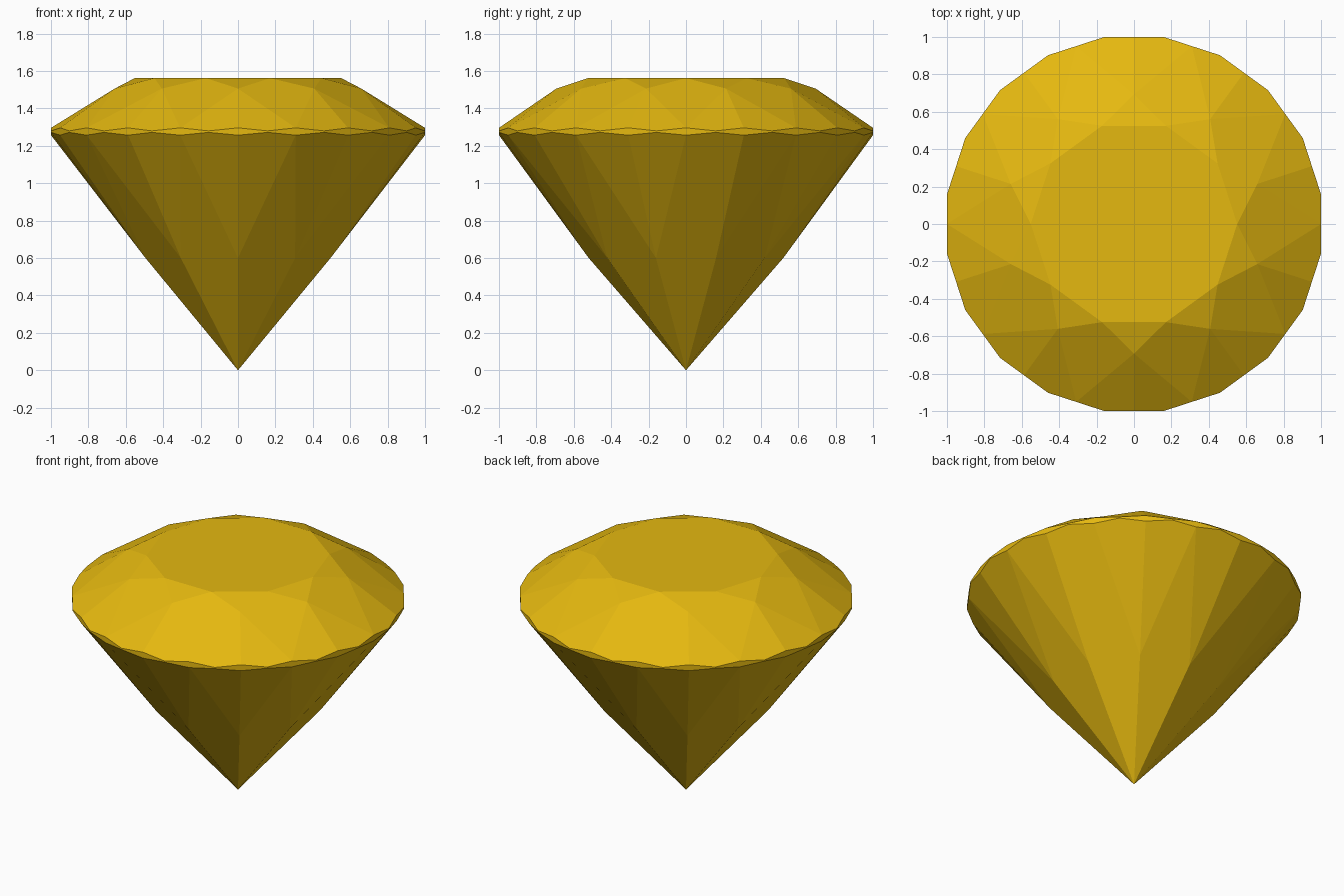
import bpy, bmesh, math

if "Cube" in bpy.data.objects:
    bpy.data.objects.remove(bpy.data.objects["Cube"])

N = 10                      # ten-fold brilliant cut
STEP = 2 * math.pi / N
bm = bmesh.new()


def ring(radius, z, count, offset=0.0):
    """Ring of vertices; offset is a fraction of one division."""
    d = 2 * math.pi / count
    return [bm.verts.new((radius * math.cos((i + offset) * d),
                          radius * math.sin((i + offset) * d), z))
            for i in range(count)]


# Crown levels
table = ring(0.552, 1.562, N)
shoulder = ring(0.693, 1.506, N, 0.5)
# Scalloped girdle: facet middles alternate with outer corners
R = 1 / math.cos(STEP / 4)
peak = ring(1.0, 1.296, 2 * N)
corner_top = ring(R, 1.28, 2 * N, 0.5)
corner_low = ring(R, 1.272, 2 * N, 0.5)
trough = ring(1.0, 1.257, 2 * N)
# Pavilion levels
belly = ring(0.52, 0.60, N, 0.5)
culet = bm.verts.new((0, 0, 0))

face = bm.faces.new
face(table)
for i in range(N):
    j, a, b, c = (i + 1) % N, 2 * i, 2 * i + 1, (2 * i + 2) % (2 * N)
    # Crown: star, kite and two upper girdle facets
    face((table[i], shoulder[i], table[j]))
    face((table[i], shoulder[i - 1], peak[a], shoulder[i]))
    face((shoulder[i], peak[a], corner_top[a], peak[b]))
    face((shoulder[i], peak[b], corner_top[b], peak[c]))
    # Pavilion: kite and two lower girdle facets
    face((culet, belly[i], trough[a], belly[i - 1]))
    face((belly[i], trough[b], corner_low[a], trough[a]))
    face((belly[i], trough[c], corner_low[b], trough[b]))
# Upright girdle facets
for k in range(2 * N):
    face((corner_top[k - 1], corner_low[k - 1], trough[k],
          corner_low[k], corner_top[k], peak[k]))

bmesh.ops.recalc_face_normals(bm, faces=bm.faces[:])
mesh = bpy.data.meshes.new("cut_gem")
bm.to_mesh(mesh)
bm.free()

gold = bpy.data.materials.new("golden yellow")
gold.diffuse_color = (0.78, 0.48, 0.005, 1)
gold.use_nodes = True
gold.node_tree.nodes["Principled BSDF"].inputs["Base Color"].default_value = gold.diffuse_color
mesh.materials.append(gold)
gem = bpy.data.objects.new("cut_gem", mesh)
bpy.context.collection.objects.link(gem)
